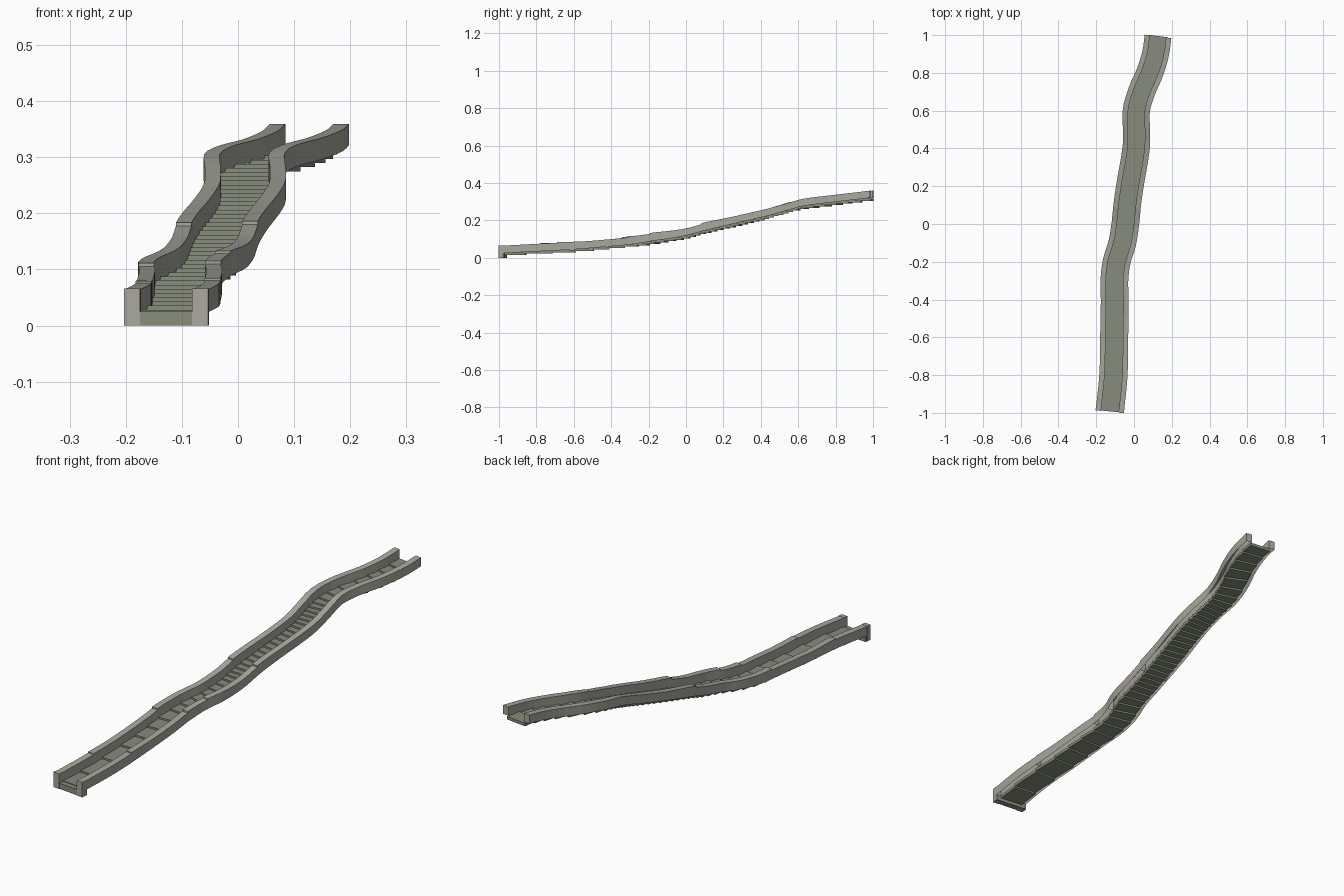
import bpy, bmesh, math
from mathutils import Vector

if "Cube" in bpy.data.objects:
    bpy.data.objects.remove(bpy.data.objects["Cube"])


def material(name, rgb):
    m = bpy.data.materials.new(name)
    m.diffuse_color = (*rgb, 1)
    m.use_nodes = True
    m.node_tree.nodes["Principled BSDF"].inputs["Base Color"].default_value = m.diffuse_color
    return m


STONE = material("pale stone", (0.39, 0.39, 0.345))
TREAD = material("mossy tread stone", (0.245, 0.265, 0.205))

# Plan centre line (y, x) and tread height (y, z)
PLAN = [(-1, -.129), (-.8, -.109), (-.6, -.105), (-.4, -.102), (-.3, -.104),
        (-.2, -.092), (-.1, -.062), (0, -.046), (.1, -.036), (.2, -.022),
        (.4, .011), (.5, .013), (.6, .012), (.7, .040), (.8, .083),
        (.9, .114), (1, .128)]
RISE = [(-1, .025), (-.8, .036), (-.6, .047), (-.3, .073), (-.2, .086),
        (0, .119), (.1, .146), (.4, .216), (.6, .271), (.8, .298), (1, .324)]


def curve(pts, t):
    """Smooth interpolation through (position, value) points."""
    def slope(i):
        a, b = pts[max(i - 1, 0)], pts[min(i + 1, len(pts) - 1)]
        return (b[1] - a[1]) / (b[0] - a[0])
    i = 0
    while i < len(pts) - 2 and t > pts[i + 1][0]:
        i += 1
    (x0, v0), (x1, v1) = pts[i], pts[i + 1]
    h = x1 - x0
    s = (t - x0) / h
    return (v0 * (2*s**3 - 3*s**2 + 1) + slope(i) * h * (s**3 - 2*s**2 + s)
            + v1 * (3*s**2 - 2*s**3) + slope(i + 1) * h * (s**3 - s**2))


def place(y, offset, z):
    """Point beside the centre line at sideways distance offset."""
    d = .004
    dx = (curve(PLAN, min(y + d, 1)) - curve(PLAN, max(y - d, -1)))
    dy = min(y + d, 1) - max(y - d, -1)
    n = Vector((dy, -dx)).normalized()
    return Vector((curve(PLAN, y) + n.x * offset, y + n.y * offset, z))


def half_width(y):
    return .075 - .002 * (y + 1)


def finish(name, bm, mat):
    bmesh.ops.recalc_face_normals(bm, faces=bm.faces)
    me = bpy.data.meshes.new(name)
    bm.to_mesh(me)
    bm.free()
    me.materials.append(mat)
    ob = bpy.data.objects.new(name, me)
    bpy.context.collection.objects.link(ob)
    return ob


def sweep(bm, rings, open_bottom=False):
    """Join four-point rings (bottom a, bottom b, top b, top a) into a bar."""
    vs = [[bm.verts.new(p) for p in r] for r in rings]
    for r, s in zip(vs, vs[1:]):
        for k in range(1 if open_bottom else 0, 4):
            j = (k + 1) % 4
            bm.faces.new((r[k], r[j], s[j], s[k]))
    bm.faces.new(vs[0])
    bm.faces.new(vs[-1][::-1])


def ring(y, a, b, z0, z1):
    return [place(y, a, z0), place(y, b, z0), place(y, b, z1), place(y, a, z1)]


# Steps: equal rises, so the treads shorten where the slope is steep
STEPS = 40
fronts, y = [-.97], -.97
z_first, z_last = .025, .322
for i in range(1, STEPS):
    goal = z_first + (z_last - z_first) * i / STEPS
    while curve(RISE, y) < goal and y < .98:
        y += .001
    fronts.append(y)
fronts.append(.995)
bm = bmesh.new()
for i, (a, b) in enumerate(zip(fronts, fronts[1:])):
    top = z_first + (z_last - z_first) * i / STEPS + .003
    w = half_width(a) - .022
    back = min(b + .008, .995)
    sweep(bm, [ring(t, -w, w, top - .013, top) for t in (a, (a + back) / 2, back)])
finish("steps", bm, TREAD)

# Bottom landing slab
bm = bmesh.new()
w = .0745
sweep(bm, [ring(t, -w, w, 0, .025) for t in (-.992, -.965)])
finish("bottom_slab", bm, TREAD)


# Parapets: overlapping runs, each starting a little higher than the last ended
def parapet(name, side, breaks):
    bm = bmesh.new()
    for a, b in zip(breaks, breaks[1:]):
        n = max(2, math.ceil((b - a) / .035))
        rings = []
        for k in range(n + 1):
            y = a + (b - a) * k / n
            o = side * half_width(y)
            i = o - side * .028
            f = curve(RISE, y)
            lift = .006 * max(0, 1 - (y - a) / .16) if a > -.95 else .002
            rings.append(ring(y, i, o, f - .002, f + .0365 + lift))
        sweep(bm, rings, open_bottom=True)
    finish(name, bm, STONE)
    # End post standing on the ground
    bm = bmesh.new()
    o = side * .0755
    sweep(bm, [ring(t, o - side * .029, o, 0, .066) for t in (-.994, -.975)])
    finish(name.replace("parapet", "end_post"), bm, STONE)


parapet("left_parapet", -1, [-.978, -.78, -.34, .08, .993])
parapet("right_parapet", 1, [-.978, -.69, -.30, -.17, .09, .993])
